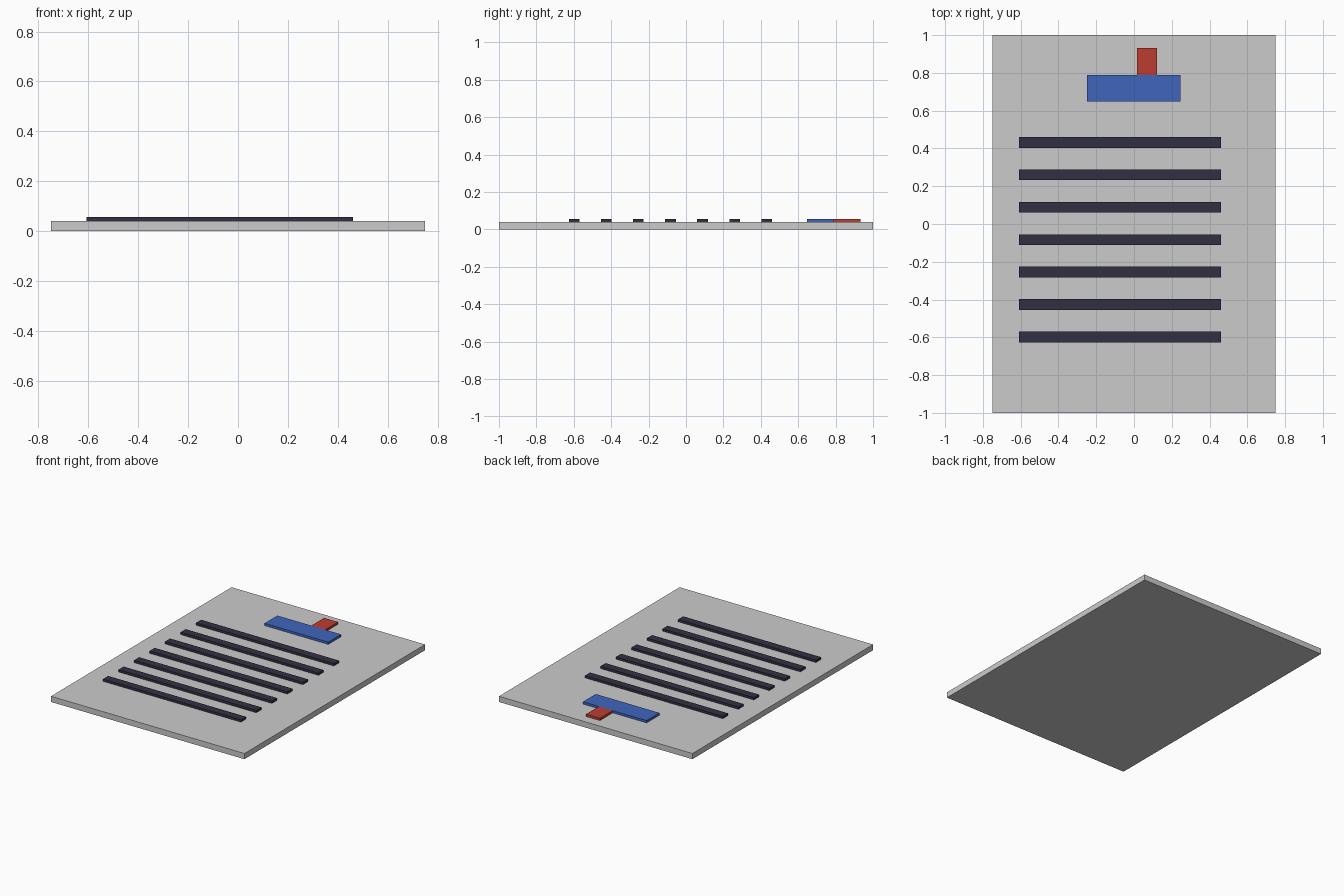
import bpy

if "Cube" in bpy.data.objects:
    bpy.data.objects.remove(bpy.data.objects["Cube"])

BASE_TOP = 0.04    # upper face of the board
RAISED_TOP = 0.056  # upper face of the raised details


def material(name, color):
    mat = bpy.data.materials.new(name)
    mat.diffuse_color = (*color, 1)
    mat.use_nodes = True
    mat.node_tree.nodes["Principled BSDF"].inputs["Base Color"].default_value = mat.diffuse_color
    return mat


def box(name, x, y, z, mat=None):
    """Box given by (min, max) along each axis."""
    spans = (x, y, z)
    bpy.ops.mesh.primitive_cube_add(size=1, location=[(a + b) / 2 for a, b in spans])
    obj = bpy.context.object
    obj.name = name
    obj.scale = [b - a for a, b in spans]
    bpy.ops.object.transform_apply(location=False, rotation=False, scale=True)
    if mat:
        obj.data.materials.append(mat)
    return obj


dark = material("dark", (0.03, 0.03, 0.055))
blue = material("blue", (0.05, 0.13, 0.5))
red = material("red", (0.5, 0.045, 0.03))
raised = (BASE_TOP, RAISED_TOP)

# Flat board
box("board", (-0.75, 0.75), (-1, 1), (0, BASE_TOP))

# Seven evenly spaced dark strips
for i in range(7):
    y = 0.432 - 0.1717 * i
    box(f"strip_{i + 1}", (-0.608, 0.461), (y - 0.0285, y + 0.0285), raised, dark)

# Blue block with red tab behind it
box("blue_block", (-0.248, 0.246), (0.648, 0.79), raised, blue)
box("red_tab", (0.015, 0.123), (0.79, 0.932), raised, red)
